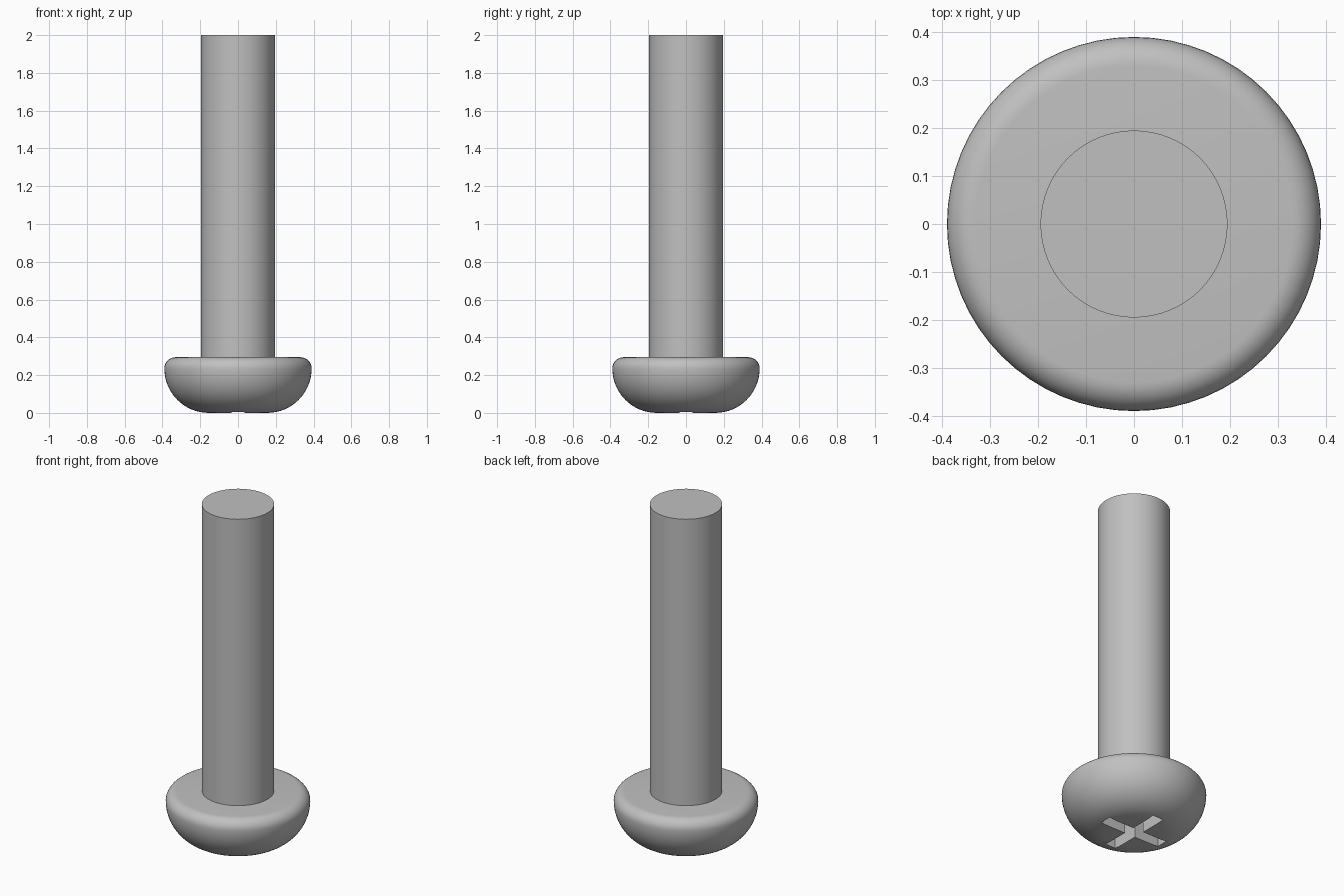
import bpy
import bmesh
import math

cube = bpy.data.objects.get("Cube")
if cube:
    bpy.data.objects.remove(cube, do_unlink=True)

SEGMENTS = 64
SHANK_R, HEAD_R, HEAD_TOP, HEIGHT = 0.195, 0.39, 0.295, 2.0
SLOT_LENGTH, SLOT_WIDTH, SLOT_DEPTH = 0.40, 0.07, 0.15

steel = bpy.data.materials.new("grey steel")
colour = (0.53, 0.53, 0.53, 1)
steel.diffuse_color = colour
steel.use_nodes = True
steel.node_tree.nodes["Principled BSDF"].inputs["Base Color"].default_value = colour


def arc(cx, cz, radius, start, end, steps):
    """Points on a circular arc in the profile plane, angles in degrees."""
    angles = [math.radians(start + (end - start) * i / steps) for i in range(steps + 1)]
    return [(cx + radius * math.cos(a), cz + radius * math.sin(a)) for a in angles]


def lathe(name, profile):
    """Spin a profile of (radius, height) points round the z axis."""
    bm = bmesh.new()
    verts = [bm.verts.new((r, 0, z)) for r, z in profile]
    edges = [bm.edges.new(pair) for pair in zip(verts, verts[1:])]
    bmesh.ops.spin(bm, geom=verts + edges, cent=(0, 0, 0), axis=(0, 0, 1),
                   angle=math.tau, steps=SEGMENTS, use_merge=True)
    bmesh.ops.remove_doubles(bm, verts=bm.verts[:], dist=1e-5)
    bmesh.ops.recalc_face_normals(bm, faces=bm.faces[:])
    mesh = bpy.data.meshes.new(name)
    bm.to_mesh(mesh)
    bm.free()
    obj = bpy.data.objects.new(name, mesh)
    bpy.context.collection.objects.link(obj)
    mesh.materials.append(steel)
    return obj


def smooth(obj):
    bpy.ops.object.select_all(action="DESELECT")
    obj.select_set(True)
    bpy.context.view_layer.objects.active = obj
    bpy.ops.object.shade_smooth_by_angle(angle=math.radians(30))


# Domed head with a rounded upper rim
dome, rim = 0.235, HEAD_TOP - 0.235
profile = [(0, 0)]
profile += arc(HEAD_R - dome, dome, dome, -90, 0, 16)
profile += arc(HEAD_R - rim, dome, rim, 0, 90, 8)[1:]
profile += [(0, HEAD_TOP)]
head = lathe("screw_head", profile)

# Straight shank
shank = lathe("shank", [(0, HEAD_TOP - 0.02), (SHANK_R, HEAD_TOP - 0.02),
                        (SHANK_R, HEIGHT), (0, HEIGHT)])

# Cross recess cut up into the head by two bars
for axis, size in (("x", (SLOT_LENGTH, SLOT_WIDTH)), ("y", (SLOT_WIDTH, SLOT_LENGTH))):
    bpy.ops.mesh.primitive_cube_add(size=1, location=(0, 0, 0))
    cutter = bpy.context.object
    cutter.name = "slot_cutter_" + axis
    cutter.scale = (*size, 2 * SLOT_DEPTH)
    cutter.data.materials.append(steel)
    cutter.hide_render = True
    cutter.hide_set(True)
    cut = head.modifiers.new("slot_" + axis, "BOOLEAN")
    cut.operation = "DIFFERENCE"
    cut.solver = "EXACT"
    cut.object = cutter

# Bake the cuts, then drop the cutters
bpy.context.view_layer.update()
bpy.ops.object.select_all(action="DESELECT")
head.select_set(True)
bpy.context.view_layer.objects.active = head
for name in [m.name for m in head.modifiers]:
    bpy.ops.object.modifier_apply(modifier=name)
for axis in "xy":
    bpy.data.objects.remove(bpy.data.objects["slot_cutter_" + axis], do_unlink=True)

for part in (head, shank):
    smooth(part)
